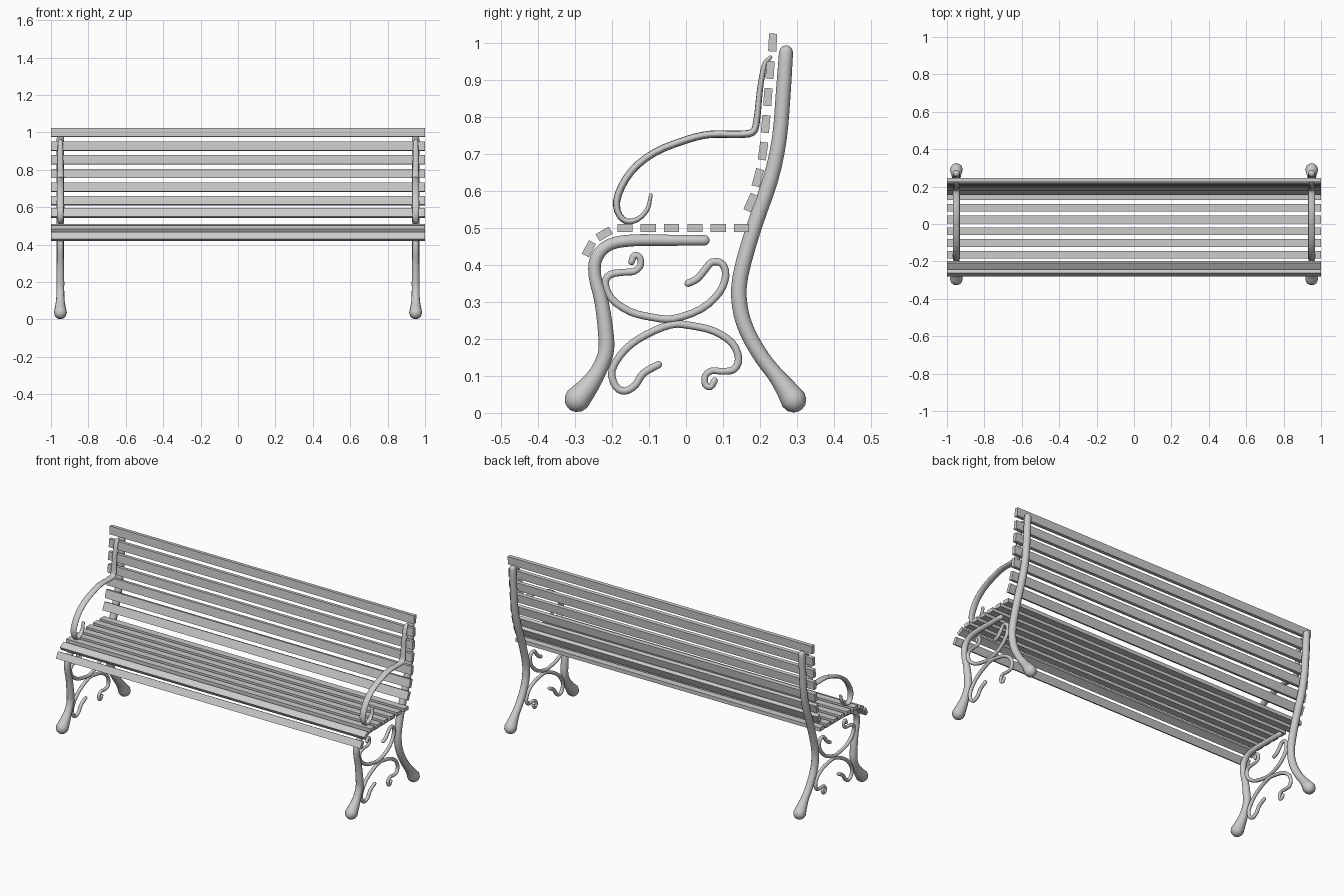
import bpy, bmesh, math
from mathutils import Vector

SIDE_X = 0.95   # position of each cast-iron end frame
SIDES = 12


def smooth_path(pts, steps):
    """Catmull-Rom interpolation of (y, z, radius) points."""
    p = [Vector(q) for q in pts]
    p = [2 * p[0] - p[1]] + p + [2 * p[-1] - p[-2]]
    out = []
    for a, b, c, d in zip(p, p[1:], p[2:], p[3:]):
        for i in range(steps):
            t = i / steps
            out.append(0.5 * (2 * b + (c - a) * t + (2 * a - 5 * b + 4 * c - d) * t * t
                              + (3 * b - a - 3 * c + d) * t ** 3))
    return out + [p[-2]]


def tube(name, pts, steps=3, widen=1.0):
    """Sweep a round section along a path in the YZ plane, with domed ends, on both sides."""
    path = smooth_path(pts, steps)
    rings = []
    for i, q in enumerate(path):
        d = path[min(i + 1, len(path) - 1)] - path[max(i - 1, 0)]
        rings.append((Vector((q.x, q.y)), Vector((d.x, d.y)).normalized(), q.z))

    def dome(ring, sign):
        c, t, r = ring
        return [(c + t * sign * r * math.sin(a), t, r * math.cos(a))
                for a in (math.radians(v) for v in (30, 58, 80))]

    rings = dome(rings[0], -1)[::-1] + rings + dome(rings[-1], 1)
    for side, x in (("right", SIDE_X), ("left", -SIDE_X)):
        bm = bmesh.new()
        loops = []
        for c, t, r in rings:
            loop = []
            for k in range(SIDES):
                a = 2 * math.pi * k / SIDES
                s = r * math.sin(a)
                loop.append(bm.verts.new((x + r * widen * math.cos(a), c.x - t.y * s, c.y + t.x * s)))
            loops.append(loop)
        for l0, l1 in zip(loops, loops[1:]):
            for k in range(SIDES):
                n = (k + 1) % SIDES
                bm.faces.new((l0[k], l0[n], l1[n], l1[k]))
        bm.faces.new(loops[0])
        bm.faces.new(loops[-1])
        bmesh.ops.recalc_face_normals(bm, faces=bm.faces)
        for f in bm.faces:
            f.smooth = True
        mesh = bpy.data.meshes.new(f"{name}_{side}")
        bm.to_mesh(mesh)
        bm.free()
        bpy.context.collection.objects.link(bpy.data.objects.new(mesh.name, mesh))


def slat(name, y, z, width, angle):
    """Full-length wooden board; angle is its slope in degrees (0 = lying flat)."""
    bpy.ops.mesh.primitive_cube_add(size=1, location=(0, y, z),
                                    rotation=(math.radians(angle), 0, 0))
    ob = bpy.context.object
    ob.name = name
    ob.scale = (2, width, 0.022)


# Seat boards, with two curving down over the front edge
for i in range(6):
    slat(f"seat_slat_{i + 1}", -0.165 + 0.063 * i, 0.499, 0.041, 0)
slat("front_slat_upper", -0.221, 0.483, 0.041, 30)
slat("front_slat_lower", -0.262, 0.443, 0.041, 62)

# Backrest boards
back = [(0.175, 0.568, 66), (0.194, 0.635, 75), (0.208, 0.707, 82), (0.215, 0.780, 85),
        (0.221, 0.853, 86), (0.227, 0.926, 86), (0.234, 1.000, 87)]
for i, (y, z, a) in enumerate(back):
    slat(f"back_slat_{i + 1}", y, z, 0.048, a)

# Rear leg and back post
tube("rear_leg", [
    (.290, .036, .035), (.268, .068, .028), (.240, .105, .022), (.205, .150, .021),
    (.165, .220, .021), (.145, .290, .021), (.147, .370, .021), (.183, .500, .021),
    (.228, .630, .021), (.252, .740, .020), (.263, .870, .020), (.270, .973, .019)])

# Front leg running back under the seat
tube("front_leg", [
    (-.293, .037, .035), (-.265, .070, .028), (-.238, .110, .022), (-.217, .160, .021),
    (-.216, .210, .021), (-.228, .300, .019), (-.246, .370, .017), (-.241, .420, .017),
    (-.205, .455, .016), (-.140, .466, .016), (-.050, .466, .015), (.050, .466, .014)])

# Armrest with curled front, a flattened bar
tube("armrest", [
    (.228, .960, .005), (.212, .940, .007), (.200, .875, .008), (.191, .790, .009),
    (.180, .758, .010), (.140, .752, .010), (.065, .752, .010), (.000, .737, .010),
    (-.085, .703, .010), (-.147, .653, .010), (-.183, .590, .010), (-.185, .545, .009),
    (-.163, .518, .008), (-.130, .523, .007), (-.104, .550, .006), (-.095, .588, .005)],
    widen=1.9)

# Crossing scrolls between the legs
upper = [(-.147, .408), (-.140, .425), (-.125, .420), (-.123, .398), (-.140, .382),
         (-.165, .380), (-.205, .373), (-.218, .348), (-.200, .307), (-.150, .273),
         (-.090, .258), (-.035, .254), (.040, .280), (.090, .325), (.107, .370),
         (.098, .402), (.070, .407), (.050, .385), (.030, .362), (.006, .350)]
lower = [(.077, .087), (.066, .070), (.052, .077), (.052, .100), (.070, .114),
         (.100, .112), (.130, .118), (.142, .147), (.125, .188), (.075, .221),
         (.010, .236), (-.040, .238), (-.110, .210), (-.165, .170), (-.200, .115),
         (-.190, .072), (-.165, .059), (-.137, .075), (-.115, .107), (-.075, .130)]
for name, pts in (("upper_scroll", upper), ("lower_scroll", lower)):
    tube(name, [(y, z, 0.009 if i < 6 else 0.010) for i, (y, z) in enumerate(pts)])
